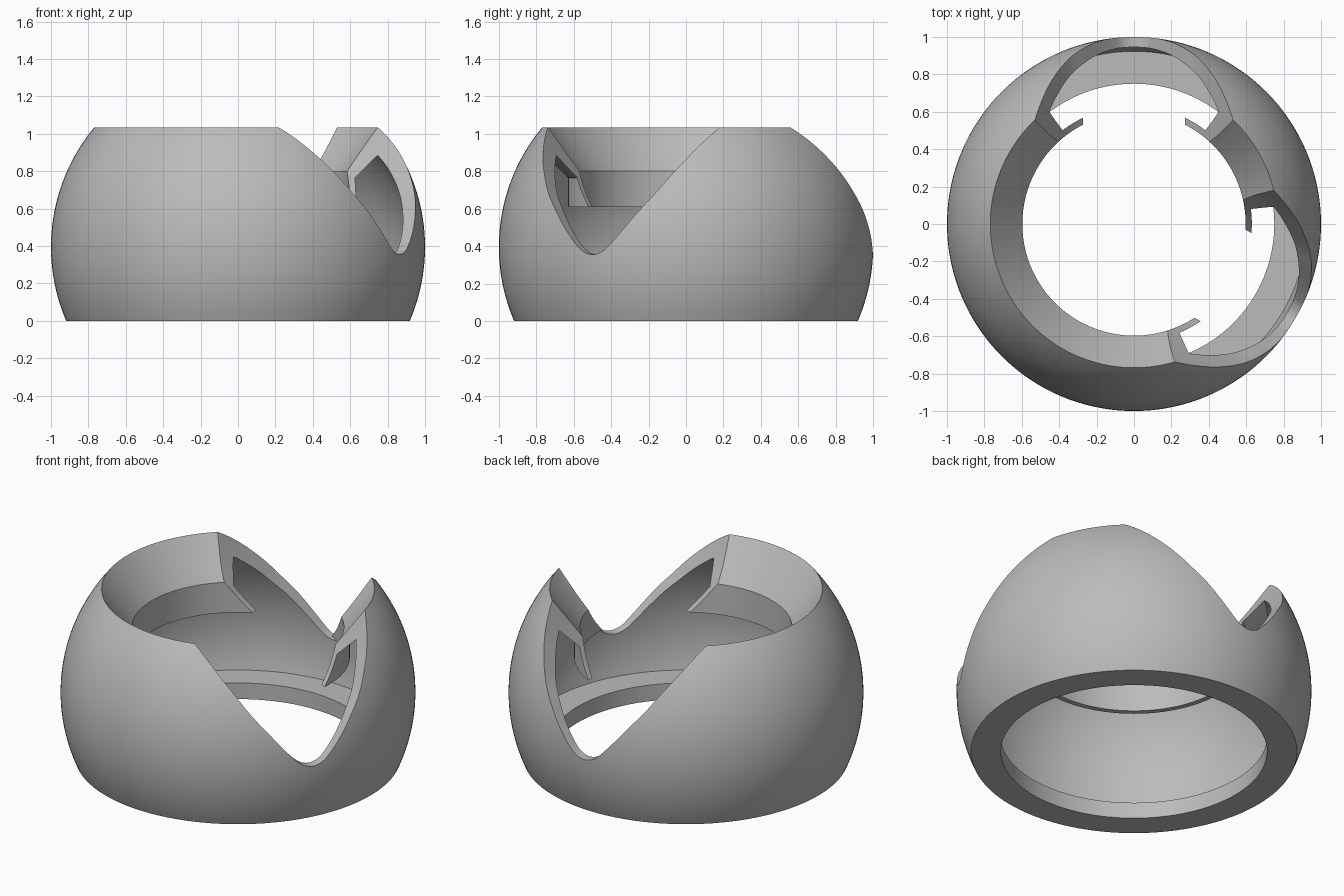
import bpy, bmesh, math
from mathutils import Matrix, Vector

if "Cube" in bpy.data.objects:
    bpy.data.objects.remove(bpy.data.objects["Cube"])

SEG = 144
grey = bpy.data.materials.new("neutral_grey")
grey.diffuse_color = (0.5, 0.5, 0.5, 1)
grey.use_nodes = True
grey.node_tree.nodes["Principled BSDF"].inputs["Base Color"].default_value = grey.diffuse_color


def arc(radius, cz, z0, z1, n):
    """Points (r, z) on a sphere of given radius and centre height."""
    a0, a1 = math.asin((z0 - cz) / radius), math.asin((z1 - cz) / radius)
    angs = [a0 + (a1 - a0) * i / n for i in range(n + 1)]
    return [(radius * math.cos(a), cz + radius * math.sin(a)) for a in angs]


def add_object(name, bm):
    bmesh.ops.recalc_face_normals(bm, faces=bm.faces)
    mesh = bpy.data.meshes.new(name)
    bm.to_mesh(mesh)
    bm.free()
    mesh.materials.append(grey)
    ob = bpy.data.objects.new(name, mesh)
    bpy.context.collection.objects.link(ob)
    return ob


# Shell: closed cross-section (outer wall, sloped rim, skirt, inner wall, base ledge)
profile = arc(1.0, 0.395, 0.0, 1.035, 36)
profile += [(0.597, 0.80), (0.597, 0.61), (0.63, 0.61), (0.63, 0.765)]
profile += arc(0.947, 0.31, 0.885, 0.10, 28)
profile += [(0.75, 0.10), (0.75, 0.0)]

bm = bmesh.new()
rings = []
for i in range(SEG):
    a = 2 * math.pi * i / SEG
    rings.append([bm.verts.new((r * math.cos(a), r * math.sin(a), z)) for r, z in profile])
for i in range(SEG):
    p, q = rings[i], rings[(i + 1) % SEG]
    for j in range(len(profile)):
        k = (j + 1) % len(profile)
        bm.faces.new((p[j], q[j], q[k], p[k]))
shell = add_object("shell", bm)

# Notch outline: half width against height, smoothed with Catmull-Rom
half = [(0, 0.355), (0.06, 0.372), (0.115, 0.42), (0.19, 0.505), (0.27, 0.607),
        (0.335, 0.69), (0.40, 0.795), (0.457, 0.893), (0.53, 1.035), (0.62, 1.21)]
ctrl = [Vector((-0.06, 0.372))] + [Vector(p) for p in half] + [Vector((0.7, 1.37))]
curve = []
for i in range(1, len(ctrl) - 2):
    a, b, c, d = ctrl[i - 1:i + 3]
    for s in range(5):
        t = s / 5
        curve.append(0.5 * (2 * b + (c - a) * t + (2 * a - 5 * b + 4 * c - d) * t * t
                            + (3 * b - a - 3 * c + d) * t ** 3))
curve.append(ctrl[-2])
outline = [(-p.x, p.y) for p in reversed(curve[1:])] + [(p.x, p.y) for p in curve]

# Three radial notches cut through the shell
for n, deg in enumerate((90, 210, 330)):
    bm = bmesh.new()
    face = bm.faces.new([bm.verts.new((0.1, t, z)) for t, z in outline])
    ext = bmesh.ops.extrude_face_region(bm, geom=[face])
    moved = [v for v in ext["geom"] if isinstance(v, bmesh.types.BMVert)]
    bmesh.ops.translate(bm, vec=(1.2, 0, 0), verts=moved)
    bm.transform(Matrix.Rotation(math.radians(deg), 4, "Z"))
    cutter = add_object(f"notch_cutter_{n + 1}", bm)
    cutter.hide_render = True
    mod = shell.modifiers.new("notch", "BOOLEAN")
    mod.operation = "DIFFERENCE"
    mod.solver = "EXACT"
    mod.object = cutter
    bpy.context.view_layer.objects.active = shell
    bpy.ops.object.modifier_apply(modifier=mod.name)
    bpy.data.objects.remove(cutter)

# Smooth walls with crisp edges
bpy.ops.object.select_all(action="DESELECT")
shell.select_set(True)
bpy.context.view_layer.objects.active = shell
bpy.ops.object.shade_smooth_by_angle(angle=math.radians(30))
